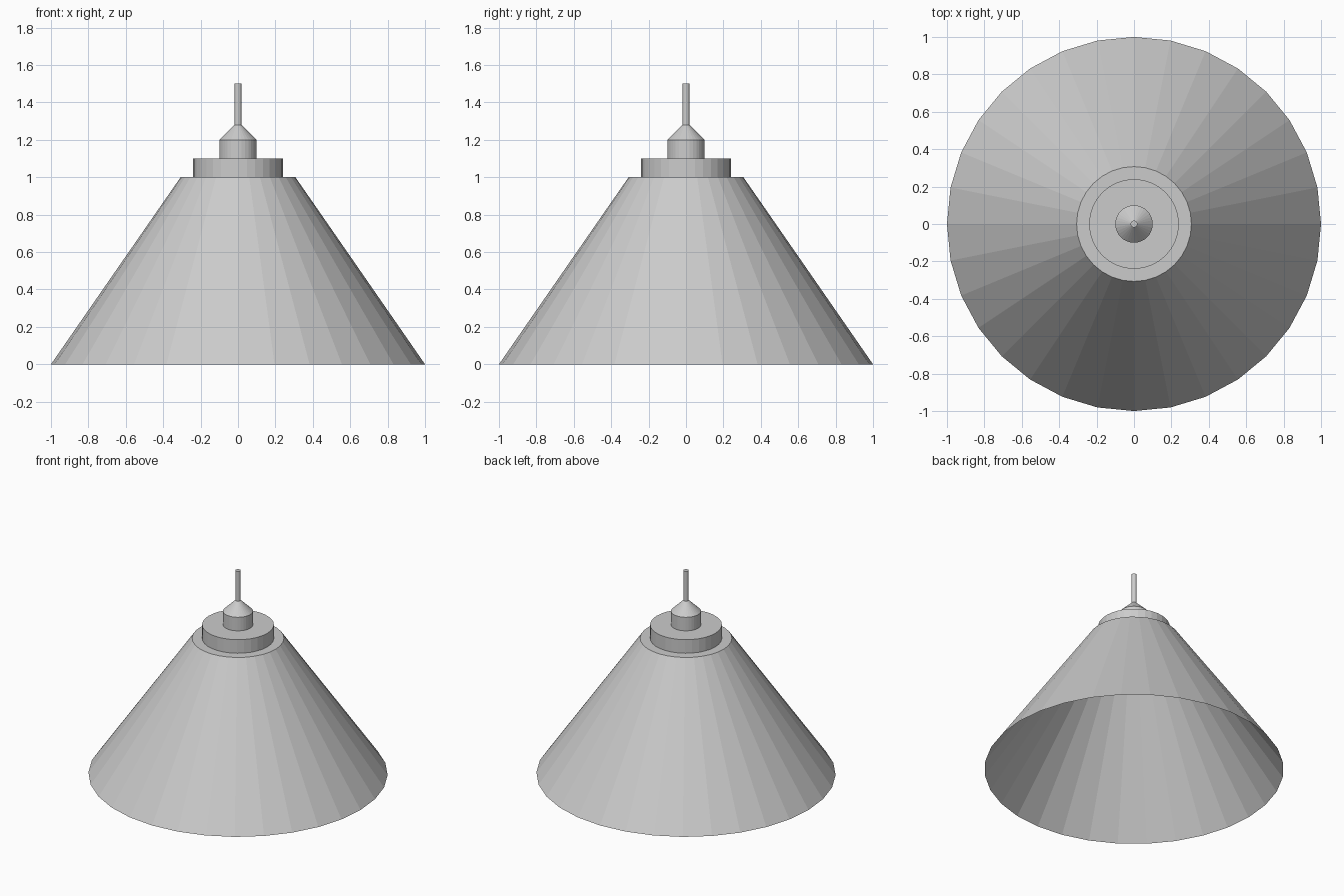
import bpy, bmesh, math

if "Cube" in bpy.data.objects:
    bpy.data.objects.remove(bpy.data.objects["Cube"])

SIDES = 32


def lathe(name, profile, cap_top=False):
    """Spin (radius, height) points around z into an open, flat-shaded shell."""
    bm = bmesh.new()
    rings = [[bm.verts.new((r * math.cos(2 * math.pi * i / SIDES),
                            r * math.sin(2 * math.pi * i / SIDES), z))
              for i in range(SIDES)] for r, z in profile]
    for low, high in zip(rings, rings[1:]):
        for i in range(SIDES):
            j = (i + 1) % SIDES
            bm.faces.new((low[i], low[j], high[j], high[i]))
    if cap_top:
        bm.faces.new(rings[-1])
    mesh = bpy.data.meshes.new(name)
    bm.to_mesh(mesh)
    bm.free()
    obj = bpy.data.objects.new(name, mesh)
    bpy.context.collection.objects.link(obj)
    return obj


# Thin conical shade, open below, with a flat ledge on top
lathe("shade", [(1.0, 0.0), (0.307, 1.0), (0.24, 1.0)])
# Wide collar on the ledge
lathe("collar", [(0.24, 1.0), (0.24, 1.1), (0.10, 1.1)])
# Lamp socket tapering into the cord
lathe("socket_cover", [(0.10, 1.1), (0.10, 1.2), (0.018, 1.28)])
# Hanging cord
lathe("cord", [(0.018, 1.28), (0.018, 1.5)], cap_top=True)
